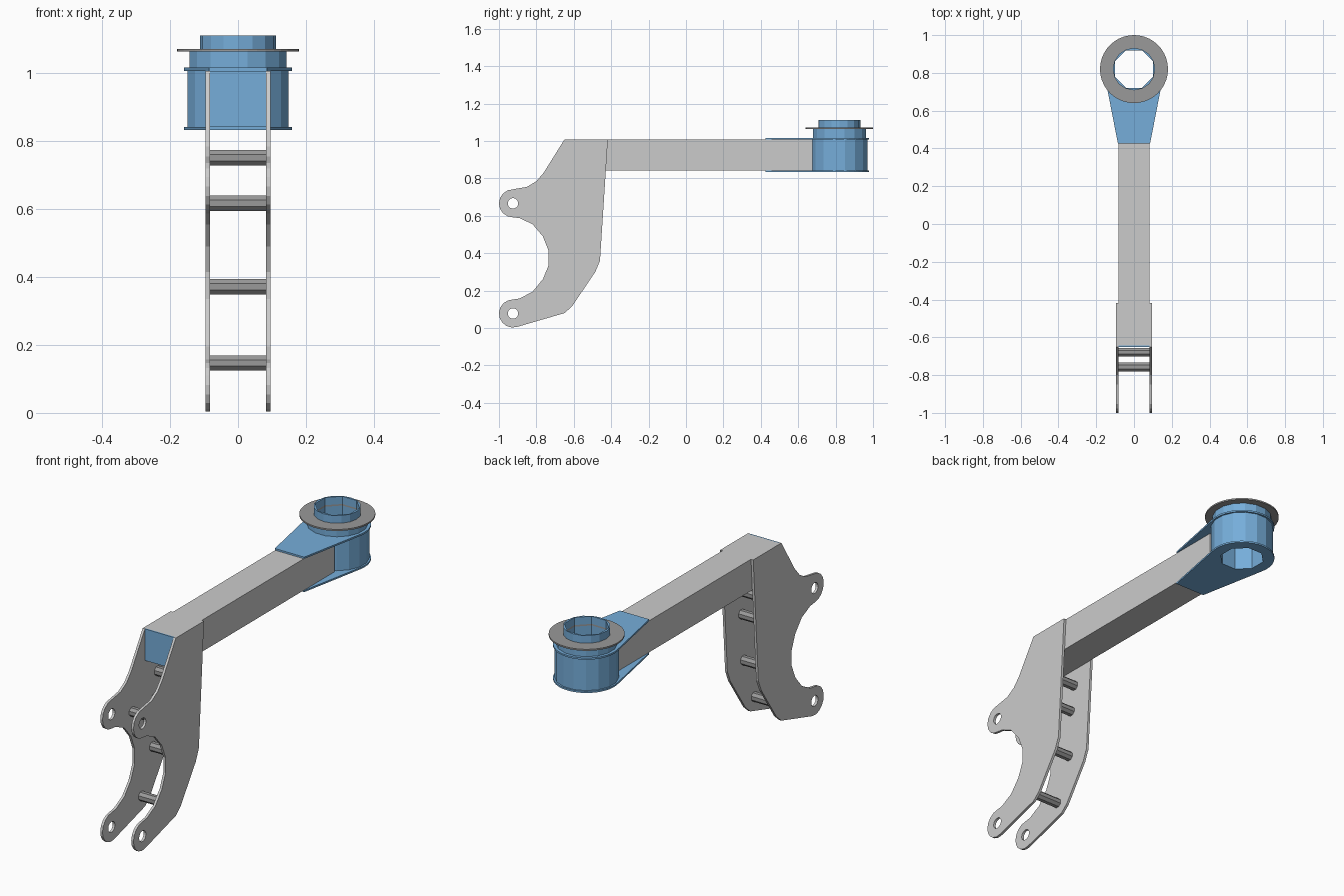
import bpy
from math import sin, cos, pi, radians
from mathutils import Matrix, Vector

if "Cube" in bpy.data.objects:
    bpy.data.objects.remove(bpy.data.objects["Cube"])


def material(name, rgb):
    m = bpy.data.materials.new(name)
    m.diffuse_color = (*rgb, 1)
    m.use_nodes = True
    m.node_tree.nodes["Principled BSDF"].inputs["Base Color"].default_value = m.diffuse_color
    return m


BLUE = material("blue_paint", (0.18, 0.42, 0.70))
DARK = material("dark_grey", (0.32, 0.32, 0.32))
TO_YZ = Matrix(((0, 0, 1, 0), (1, 0, 0, 0), (0, 1, 0, 0), (0, 0, 0, 1)))


def arc(cx, cy, r, a0, a1, n):
    """n + 1 points along an arc, angles in degrees."""
    angles = [radians(a0 + (a1 - a0) * i / n) for i in range(n + 1)]
    return [(cx + r * cos(a), cy + r * sin(a)) for a in angles]


def ngon(cx, cy, r, n, half_step=True):
    off = 180 / n if half_step else 0
    return arc(cx, cy, r, off, off + 360, n)[:-1]


def extrude(name, loops, lo, hi, mat=None, side=False):
    """Filled outline (later loops are holes) extruded along z, or along x if side."""
    cu = bpy.data.curves.new(name, 'CURVE')
    cu.dimensions, cu.fill_mode = '2D', 'BOTH'
    cu.extrude = (hi - lo) / 2
    for loop in loops:
        sp = cu.splines.new('POLY')
        sp.points.add(len(loop) - 1)
        for p, (a, b) in zip(sp.points, loop):
            p.co = (a, b, 0, 1)
        sp.use_cyclic_u, sp.use_smooth = True, False
    tmp = bpy.data.objects.new(name + "_curve", cu)
    bpy.context.collection.objects.link(tmp)
    dg = bpy.context.evaluated_depsgraph_get()
    me = bpy.data.meshes.new_from_object(tmp.evaluated_get(dg))
    bpy.data.objects.remove(tmp)
    me.transform(Matrix.Translation((0, 0, (lo + hi) / 2)))
    if side:
        me.transform(TO_YZ)
    me.materials.clear()
    if mat:
        me.materials.append(mat)
    me.name = name
    for f in me.polygons:
        f.use_smooth = False
    ob = bpy.data.objects.new(name, me)
    bpy.context.collection.objects.link(ob)
    return ob


def rect(x0, y0, x1, y1):
    return [(x0, y0), (x1, y0), (x1, y1), (x0, y1)]


# Bracket side plates with two drilled lugs
LUG_Y, LOW_Z, HIGH_Z, LUG_R = -0.925, 0.078, 0.667, 0.075
outline = [(-0.65, 1.008), (-0.418, 1.008), (-0.46, 0.36), (-0.485, 0.30),
           (-0.61, 0.115), (-0.65, 0.08)]
outline += arc(LUG_Y, LOW_Z, LUG_R, -75, -270, 9)
outline += [(-0.89, 0.158), (-0.82, 0.195), (-0.765, 0.262), (-0.735, 0.335),
            (-0.735, 0.415), (-0.765, 0.49), (-0.82, 0.555), (-0.89, 0.588)]
outline += arc(LUG_Y, HIGH_Z, LUG_R, -90, -270, 8)
outline += [(-0.85, 0.755), (-0.80, 0.785), (-0.76, 0.832)]
holes = [ngon(LUG_Y, z, 0.028, 16) for z in (LOW_Z, HIGH_Z)]
for label, x0, x1 in (("left", -0.096, -0.083), ("right", 0.083, 0.096)):
    extrude(label + "_side_plate", [outline] + holes, x0, x1, side=True)

# Cross rods between the plates
rods = [(-0.55, 0.752), (-0.575, 0.618), (-0.757, 0.618), (-0.59, 0.372), (-0.68, 0.147)]
for i, (y, z) in enumerate(rods):
    extrude(f"cross_rod_{i + 1}", [ngon(y, z, 0.0245, 8)], -0.083, 0.083, DARK, side=True)

# Main beam and its blue end cap
extrude("main_beam", [rect(-0.083, -0.643, 0.083, 0.676)], 0.843, 1.008)
extrude("beam_end_cap", [rect(-0.083, -0.65, 0.083, -0.643)], 0.843, 1.008, BLUE)

# Bearing housing: stacked rings sharing one octagonal bore
CY = 0.82
bore = ngon(0, CY, 0.108, 8)
extrude("housing_barrel", [ngon(0, CY, 0.152, 16), bore], 0.843, 1.008, BLUE)
extrude("housing_collar", [ngon(0, CY, 0.145, 16), bore], 1.016, 1.064, BLUE)
extrude("swivel_disc", [ngon(0, CY, 0.18, 40, False), bore], 1.064, 1.072, DARK)
extrude("top_ring", [ngon(0, CY, 0.1125, 16, False), bore], 1.072, 1.112, BLUE)

# Tapered gusset plates above and below the beam
gusset = [(-0.085, 0.425), (0.085, 0.425)] + arc(0, CY, 0.159, -11, 191, 20)
for label, z in (("lower", 0.834), ("upper", 1.008)):
    extrude(label + "_gusset", [gusset, bore], z, z + 0.009, BLUE)
